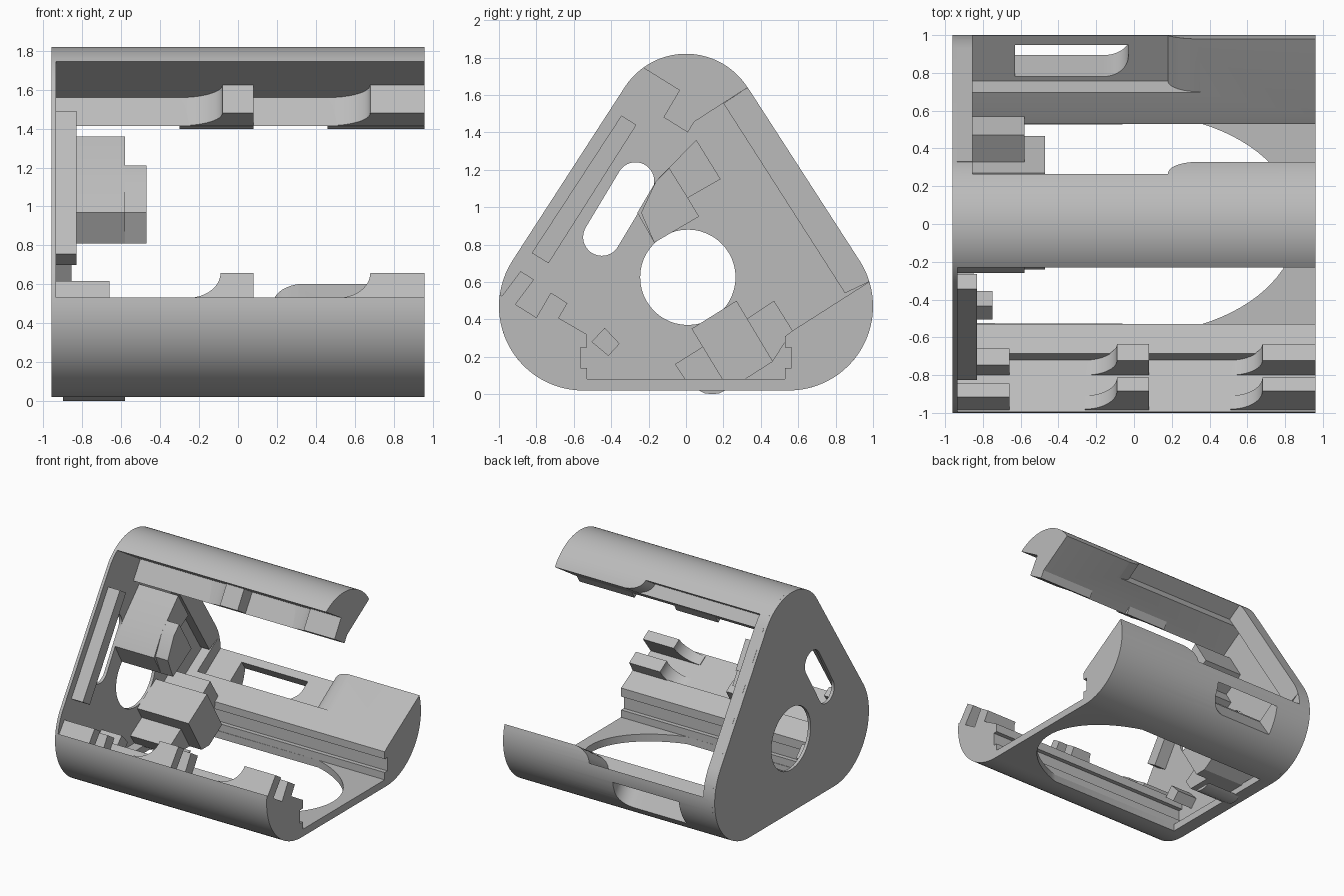
import bpy, bmesh
from math import cos, sin, radians, pi
from mathutils import Vector as V

if "Cube" in bpy.data.objects:
    bpy.data.objects.remove(bpy.data.objects["Cube"], do_unlink=True)

grey = bpy.data.materials.new("plain_grey")
grey.use_nodes = True
grey.diffuse_color = (0.5, 0.5, 0.5, 1)
grey.node_tree.nodes["Principled BSDF"].inputs["Base Color"].default_value = (0.5, 0.5, 0.5, 1)

X, Y, Z = V((1, 0, 0)), V((0, 1, 0)), V((0, 0, 1))


def yz(y, z):
    return V((0, y, z))


def solid(name, outline, origin, a, b, sweep):
    """Sweep a flat outline, given along axes a and b, into a solid."""
    bm = bmesh.new()
    face = bm.faces.new([bm.verts.new(origin + a * p + b * q) for p, q in outline])
    out = bmesh.ops.extrude_face_region(bm, geom=[face])
    moved = [g for g in out["geom"] if isinstance(g, bmesh.types.BMVert)]
    bmesh.ops.translate(bm, vec=sweep, verts=moved)
    bmesh.ops.recalc_face_normals(bm, faces=bm.faces)
    me = bpy.data.meshes.new(name)
    bm.to_mesh(me)
    bm.free()
    me.materials.append(grey)
    ob = bpy.data.objects.new(name, me)
    bpy.context.collection.objects.link(ob)
    return ob


def prism(name, outline, x0, x1):
    return solid(name, outline, X * x0, Y, Z, X * (x1 - x0))


def arc(cy, cz, r, a0, a1, n=24):
    return [(cy + r * cos(radians(a0 + (a1 - a0) * i / n)),
             cz + r * sin(radians(a0 + (a1 - a0) * i / n))) for i in range(n + 1)]


def cut(ob, *cutters):
    for c in cutters:
        m = ob.modifiers.new("cut", "BOOLEAN")
        m.operation, m.solver, m.object = "DIFFERENCE", "EXACT", c
    dg = bpy.context.evaluated_depsgraph_get()
    me = bpy.data.meshes.new_from_object(ob.evaluated_get(dg))
    ob.modifiers.clear()
    ob.data = me
    for c in cutters:
        bpy.data.objects.remove(c, do_unlink=True)


def ledge(name, origin, u, w, height, width, x0, x1, fade):
    """Raised clip that grows out of the rail with a hollow curve."""
    ramp = [(x0 - fade + fade * cos(t), height * (1 - sin(t)))
            for t in (i * pi / 24 for i in range(13))]
    outline = [(x1, -0.03), (x1, height)] + ramp + [(x0 - fade, -0.03)]
    solid(name, outline, origin, X, u, w * width)


def notch(origin, n, d):
    """Cutter for the lid seat, ending in a rounded shoulder."""
    ramp = [(0.35 - 0.17 * cos(t), -0.1 + 0.1 * sin(t))
            for t in (i * pi / 24 for i in range(13))]
    return solid("lid_seat_cutter", [(-0.856, 0.1), (-0.856, -0.1)] + ramp + [(0.35, 0.1)],
                 origin, X, n, d * 0.6)


def corner_front(a0, a1):
    return arc(-0.55, 0.47, 0.45, a0, a1)


def corner_back(a0, a1):
    return arc(0.55, 0.47, 0.45, a0, a1)


# End plate with shaft hole and cable slot
plate = prism("end_plate", arc(0, 1.43, 0.39, 33, 147) + corner_front(147, 270)
              + corner_back(270, 393), -0.96, -0.935)
cut(plate,
    prism("shaft_cutter", arc(0.01, 0.625, 0.255, 0, 352.5, 47), -1.1, -0.8),
    prism("slot_cutter", arc(-0.45, 0.84, 0.1, 148, 328) + arc(-0.27, 1.14, 0.1, -32, 148), -1.1, -0.8))

# Raised rim on the back edge of the plate
prism("back_rim", [(0.85, 0.54)] + corner_back(17, 33) + [(0.33, 1.64), (0.2, 1.555)],
      -0.936, -0.855)

# Lower shell: floor with front and back rails
groove = [(0.53, 0.25), (0.565, 0.25), (0.565, 0.14), (0.53, 0.14), (0.53, 0.08)]
shell = prism("lower_shell", corner_front(172, 270) + corner_back(270, 377)
              + [(0.57, 0.34), (0.53, 0.31)] + groove
              + [(-y, z) for y, z in reversed(groove)]
              + [(-0.53, 0.32), (-0.685, 0.41), (-0.72, 0.36)], -0.937, 0.96)
window = [(0.864 * cos(t), 0.583 * sin(t)) for t in (-1.14 + 2.28 * i / 32 for i in range(33))]
floor_hole = solid("floor_cutter", [(-0.85, -0.525)] + window + [(-0.85, 0.525)],
                   V((0, 0, -0.1)), X, Y, Z * 0.22)
along, up = yz(0.83, 0.56), yz(-0.56, 0.83)
seat = yz(0.70, 0.415)
grip = [(-0.63, 0.23), (-0.63, 0.03)] + arc(-0.16, 0.16, 0.13, -90, 0, 10) + [(-0.03, 0.23)]
grip_cutter = solid("grip_cutter", grip, seat, X, along, up * -0.6)
cut(shell, floor_hole, notch(seat, up, along), grip_cutter)

# Top rail
top = prism("top_rail", arc(0, 1.43, 0.39, 32.5, 126)
            + [(0.07, 1.56), (-0.02, 1.415)], -0.937, 0.96)
cut(top, notch(yz(0.2, 1.555), yz(0.54, -0.84), yz(0.84, 0.54)))

# Clips along the front opening
for i, (x0, x1) in enumerate([(-0.08, 0.08), (0.68, 0.96)]):
    ledge(f"top_clip_{i}", yz(0.07, 1.56), yz(-0.85, 0.53), yz(-0.51, -0.86), 0.123, 0.168, x0, x1, 0.22)
for i, (x0, x1, k, fade) in enumerate([(-0.935, -0.66, 0.68, 0.001), (-0.09, 0.08, 1, 0.17),
                                       (0.68, 0.96, 1, 0.17)]):
    ledge(f"inner_clip_{i}", yz(-0.8, 0.41), yz(0.5, 0.86), yz(0.84, -0.54), 0.155 * k, 0.105, x0, x1, fade)
    ledge(f"outer_clip_{i}", yz(-0.98, 0.53), yz(0.6, 0.8), yz(0.84, -0.54), 0.16 * k, 0.085, x0, x1, fade)

# Fittings standing on the plate
prism("front_bar", [(-0.345, 1.49), (-0.265, 1.44), (-0.735, 0.7), (-0.825, 0.755)], -0.936, -0.83)
prism("upper_block", [(-0.17, 0.81), (-0.26, 0.97), (-0.16, 1.14), (0.055, 1.36), (0.185, 1.15),
                      (0.01, 1.05), (0.07, 0.95)], -0.936, -0.58)
prism("upper_block_nose", [(-0.17, 0.81), (-0.24, 0.97), (-0.16, 1.14), (-0.09, 1.21),
                           (0.01, 1.05), (0.07, 0.95)], -0.6, -0.47)
prism("lower_block", [(0.03, 0.35), (0.27, 0.5), (0.465, 0.175), (0.3, 0.07), (0.2, 0.07)], -0.936, -0.47)
prism("lower_block_foot", [(-0.06, 0.16), (0.1, 0.26), (0.22, 0.07), (0, 0.07)], -0.936, -0.58)
prism("lower_block_side", [(0.32, 0.4), (0.47, 0.5), (0.57, 0.34), (0.46, 0.17)], -0.936, -0.58)
prism("locating_peg", [(-0.435, 0.355), (-0.355, 0.27), (-0.415, 0.205), (-0.505, 0.28)], -0.936, -0.75)
prism("underside_bump", [(0.06, 0.025), (0.1, 0.005), (0.14, 0), (0.18, 0.005), (0.22, 0.025)], -0.9, -0.58)

# Smooth the curved walls, keep edges crisp
for ob in bpy.context.collection.objects:
    ob.select_set(ob.type == "MESH")
    if ob.type == "MESH":
        bpy.context.view_layer.objects.active = ob
bpy.ops.object.shade_smooth_by_angle(angle=radians(30))
